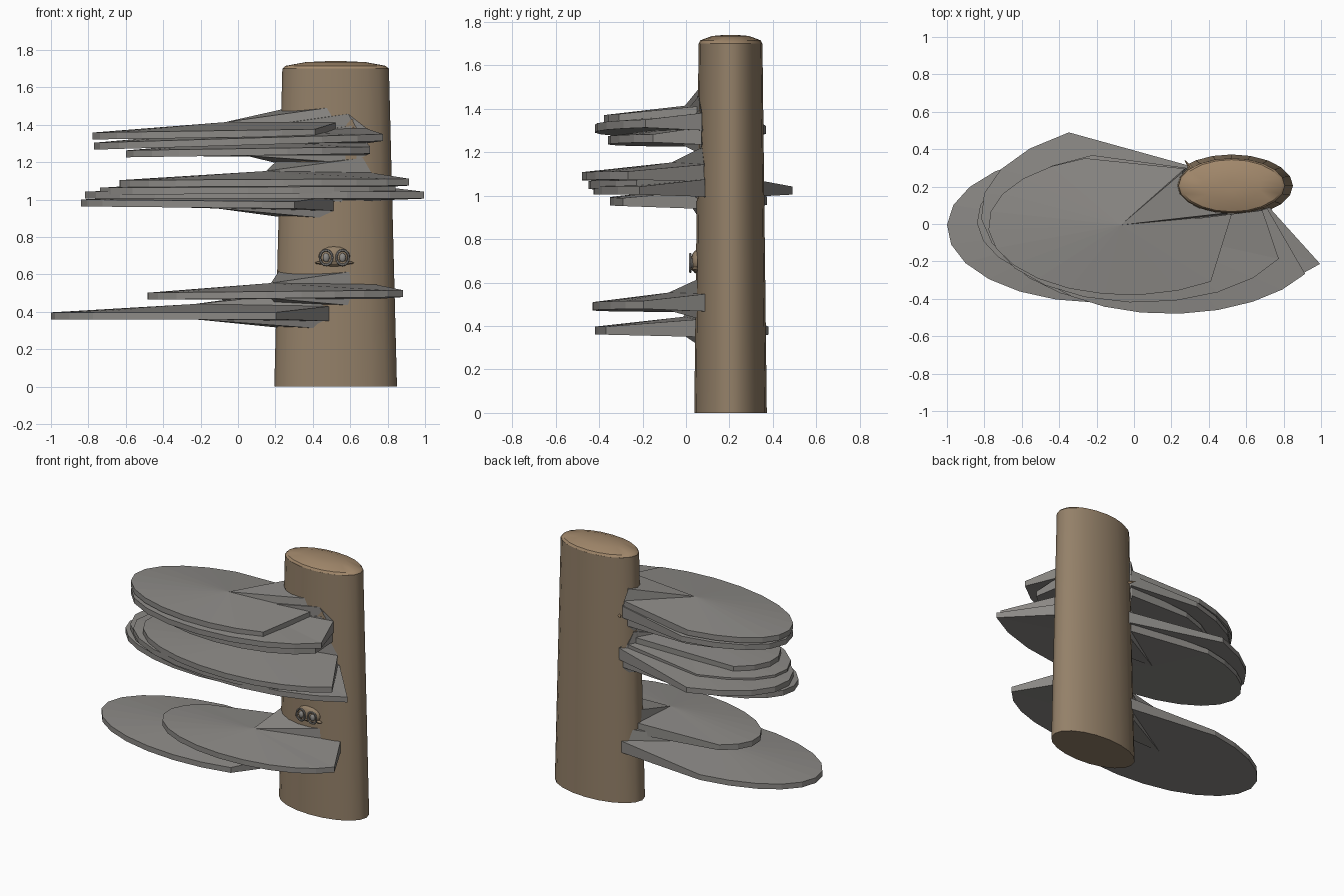
import bpy, bmesh, math
from mathutils import Vector

if "Cube" in bpy.data.objects:
    bpy.data.objects.remove(bpy.data.objects["Cube"])

def material(name, rgb):
    m = bpy.data.materials.new(name)
    m.diffuse_color = (*rgb, 1)
    m.use_nodes = True
    m.node_tree.nodes["Principled BSDF"].inputs["Base Color"].default_value = m.diffuse_color
    return m

BARK = material("bark brown", (0.295, 0.217, 0.140))
WOOD = material("cut wood tan", (0.365, 0.250, 0.150))
GREY = material("fungus grey", (0.262, 0.252, 0.238))

CX, CY = 0.522, 0.205   # trunk axis
STRETCH = 2.0           # everything is twice as wide in x as in y

def finish(bm, name, mat, smooth=False):
    bmesh.ops.recalc_face_normals(bm, faces=bm.faces[:])
    me = bpy.data.meshes.new(name)
    bm.to_mesh(me)
    bm.free()
    ob = bpy.data.objects.new(name, me)
    bpy.context.collection.objects.link(ob)
    me.materials.append(mat)
    if smooth:
        bpy.ops.object.select_all(action='DESELECT')
        ob.select_set(True)
        bpy.context.view_layer.objects.active = ob
        bpy.ops.object.shade_smooth_by_angle(angle=math.radians(35))
    return ob

def lathe(name, rings, mat, n=20):
    """Stack of closed ellipses given as (rx, ry, z)."""
    bm = bmesh.new()
    loops = [[bm.verts.new((CX + rx * math.cos(k * math.tau / n),
                            CY + ry * math.sin(k * math.tau / n), z))
              for k in range(n)] for rx, ry, z in rings]
    for lo, hi in zip(loops, loops[1:]):
        for k in range(n):
            j = (k + 1) % n
            bm.faces.new((lo[k], lo[j], hi[j], hi[k]))
    bm.faces.new(loops[0][::-1])
    bm.faces.new(loops[-1])
    return finish(bm, name, mat, True)

# Trunk and its shallow domed cut top
lathe("trunk", [(0.328, 0.167, 0), (0.285, 0.147, 1.70)], BARK)
lathe("trunk_cut_top", [(0.285, 0.147, 1.699), (0.268, 0.139, 1.715),
                        (0.16, 0.085, 1.735), (0.05, 0.026, 1.74)], WOOD)

def shelf(name, cu, cv, r, z, aim, spread, root=70, tilt=0.0, thick=0.037, n=13):
    """Half-round bracket: a rim arc joined straight to a thick root on the trunk."""
    tu = CX / STRETCH
    aim, half = math.radians(aim), math.radians(spread)
    bm = bmesh.new()

    def vert(u, v, h):
        x = u * STRETCH
        return bm.verts.new((x, v, h + tilt * x))

    def on_trunk(deg, rad, h):
        a = aim + math.radians(deg)
        return vert(tu + rad * math.cos(a), CY + rad * math.sin(a), h)

    top, bot = [], []
    for k in range(n + 1):
        a = aim - half + 2 * half * k / n
        u, v = cu + r * math.cos(a), cv + r * math.sin(a)
        top.append(vert(u, v, z + thick))
        bot.append(vert(u, v, z))
    # Side points and raised / lowered root points
    top = [on_trunk(-root, 0.155, z + 0.07)] + top + [on_trunk(root, 0.155, z + 0.07)]
    bot = [on_trunk(-root, 0.155, z - 0.01)] + bot + [on_trunk(root, 0.155, z - 0.01)]
    inner = min(root, 70) - 9
    root_top = [on_trunk(s * inner, 0.15, z + 0.15) for s in (-1, 1)]
    root_bot = [on_trunk(s * inner, 0.15, z - 0.05) for s in (-1, 1)]
    # Fans around the middle of the cap, above and below
    for rim, ends, h in ((top, root_top, z + thick + 0.045), (bot, root_bot, z)):
        mid = vert(cu - 0.02, cv, h)
        loop = rim + [ends[1], ends[0]]
        for a, b in zip(loop, loop[1:] + loop[:1]):
            bm.faces.new((mid, a, b))
    for k in range(len(top) - 1):
        bm.faces.new((top[k], bot[k], bot[k + 1], top[k + 1]))
    bm.faces.new((top[0], root_top[0], root_top[1], top[-1],
                  bot[-1], root_bot[1], root_bot[0], bot[0]))
    return finish(bm, name, GREY)

# Bracket shelves: name, centre (half-width x, y), radius, rim height,
# facing angle, half arc, half root, tilt
for args in (
    ("low_shelf_left", -0.095, -0.015, 0.405, 0.36, 201, 98, 63),
    ("low_shelf_right", 0.108, -0.08, 0.352, 0.470, 242, 99, 70, 0.01),
    ("middle_shelf_bottom", -0.05, 0.02, 0.37, 0.955, 205, 98, 63, -0.01),
    ("middle_shelf_wide", 0.087, 0.067, 0.497, 1.005, 223.7, 102, 87),
    ("middle_shelf_inner", 0.05, -0.03, 0.42, 1.03, 226, 106, 75, 0.005),
    ("middle_shelf_top", 0.095, -0.066, 0.4145, 1.07, 238, 93, 70, 0.005),
    ("high_shelf_bottom", 0.04, -0.02, 0.34, 1.235, 226, 111, 75, 0.015),
    ("high_shelf_middle", 0.02, -0.015, 0.405, 1.29, 222, 113, 80, 0.03),
    ("high_shelf_top", -0.015, -0.005, 0.375, 1.333, 207, 99, 63, 0.015),
):
    shelf(*args)

# Small face on the front of the trunk
def ball(name, loc, size, mat):
    bm = bmesh.new()
    bmesh.ops.create_uvsphere(bm, u_segments=16, v_segments=8, radius=1)
    bmesh.ops.scale(bm, vec=size, verts=bm.verts)
    bmesh.ops.translate(bm, vec=loc, verts=bm.verts)
    return finish(bm, name, mat, True)

FX, FZ = 0.515, 0.69
ball("face_knob", (FX, 0.052, FZ + 0.005), (0.085, 0.03, 0.055), BARK)
ball("face_whiskers", (FX, 0.045, FZ - 0.028), (0.105, 0.02, 0.013), BARK)
for side, sx in (("left", -1), ("right", 1)):
    x = FX + sx * 0.044
    bpy.ops.mesh.primitive_torus_add(
        major_radius=0.033, minor_radius=0.006, major_segments=16, minor_segments=6,
        location=(x, 0.02, FZ), rotation=(math.pi / 2, 0, 0))
    ring = bpy.context.object
    ring.name = "spectacle_ring_" + side
    ring.scale.y = 1.2
    ring.data.materials.append(GREY)
    ball("eye_" + side, (x, 0.025, FZ), (0.018, 0.012, 0.024), GREY)

# Splinter on the back left of the trunk
bm = bmesh.new()
bmesh.ops.create_cone(bm, cap_ends=True, segments=4, radius1=0.02, radius2=0.0, depth=0.09)
aim = Vector((-0.6, 0.8, 0.1)).to_track_quat('Z', 'Y').to_matrix()
bmesh.ops.rotate(bm, matrix=aim, verts=bm.verts)
bmesh.ops.translate(bm, vec=(0.295, 0.31, 1.30), verts=bm.verts)
finish(bm, "splinter", WOOD)
